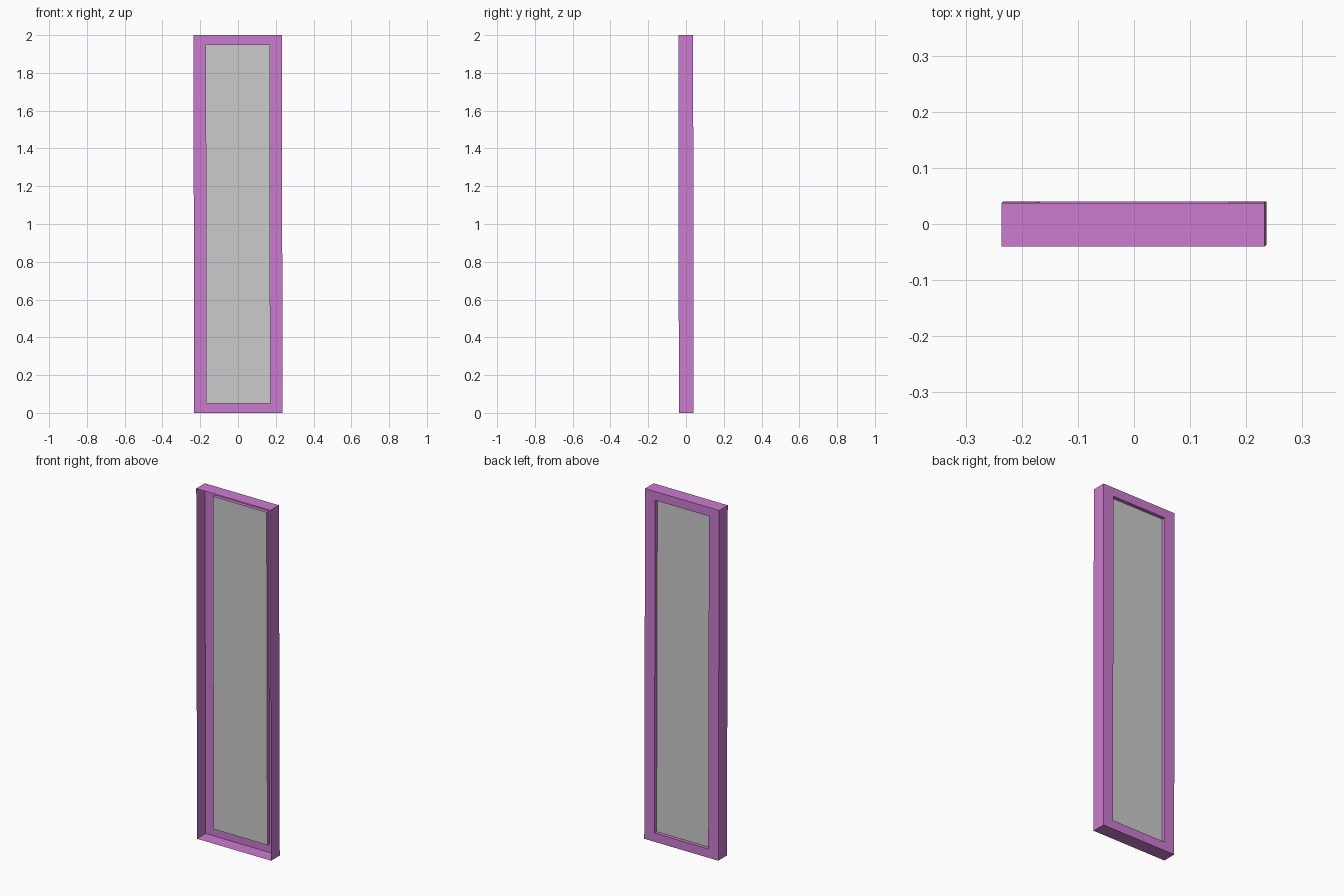
import bpy, bmesh

if "Cube" in bpy.data.objects:
    bpy.data.objects.remove(bpy.data.objects["Cube"])

W, D, H = 0.234, 0.039, 2.0      # half width, half depth, height
PW, Z0, Z1 = 0.17, 0.05, 1.95    # opening half width, bottom, top
PANEL_Y = 0.019


def lean(x, y, z):
    # very slight lean of the whole piece
    t = 1 - z
    return (x + 0.0017 * t, y + 0.0012 * t, z)


def ring(bm, w, y, z0, z1):
    return [bm.verts.new(lean(x, y, z))
            for x, z in ((-w, z0), (w, z0), (w, z1), (-w, z1))]


def bridge(bm, a, b):
    for i in range(4):
        j = (i + 1) % 4
        bm.faces.new((a[i], a[j], b[j], b[i]))


def finish(bm, name, color=None):
    me = bpy.data.meshes.new(name)
    bm.to_mesh(me)
    bm.free()
    ob = bpy.data.objects.new(name, me)
    bpy.context.collection.objects.link(ob)
    if color:
        mat = bpy.data.materials.new(name + "_paint")
        mat.diffuse_color = color
        mat.use_nodes = True
        mat.node_tree.nodes["Principled BSDF"].inputs["Base Color"].default_value = mat.diffuse_color
        me.materials.append(mat)
    return ob


# Frame shell: open at the front, outer walls, back border, inner lip
bm = bmesh.new()
rings = [ring(bm, W, -D, 0, H), ring(bm, W, D, 0, H),
         ring(bm, PW, D, Z0, Z1), ring(bm, PW, PANEL_Y, Z0, Z1)]
for a, b in zip(rings, rings[1:]):
    bridge(bm, a, b)
finish(bm, "frame", (0.6, 0.2, 0.62, 1))

# Flat grey panel closing the inner lip
bm = bmesh.new()
bm.faces.new(ring(bm, PW, PANEL_Y, Z0, Z1))
finish(bm, "panel")
